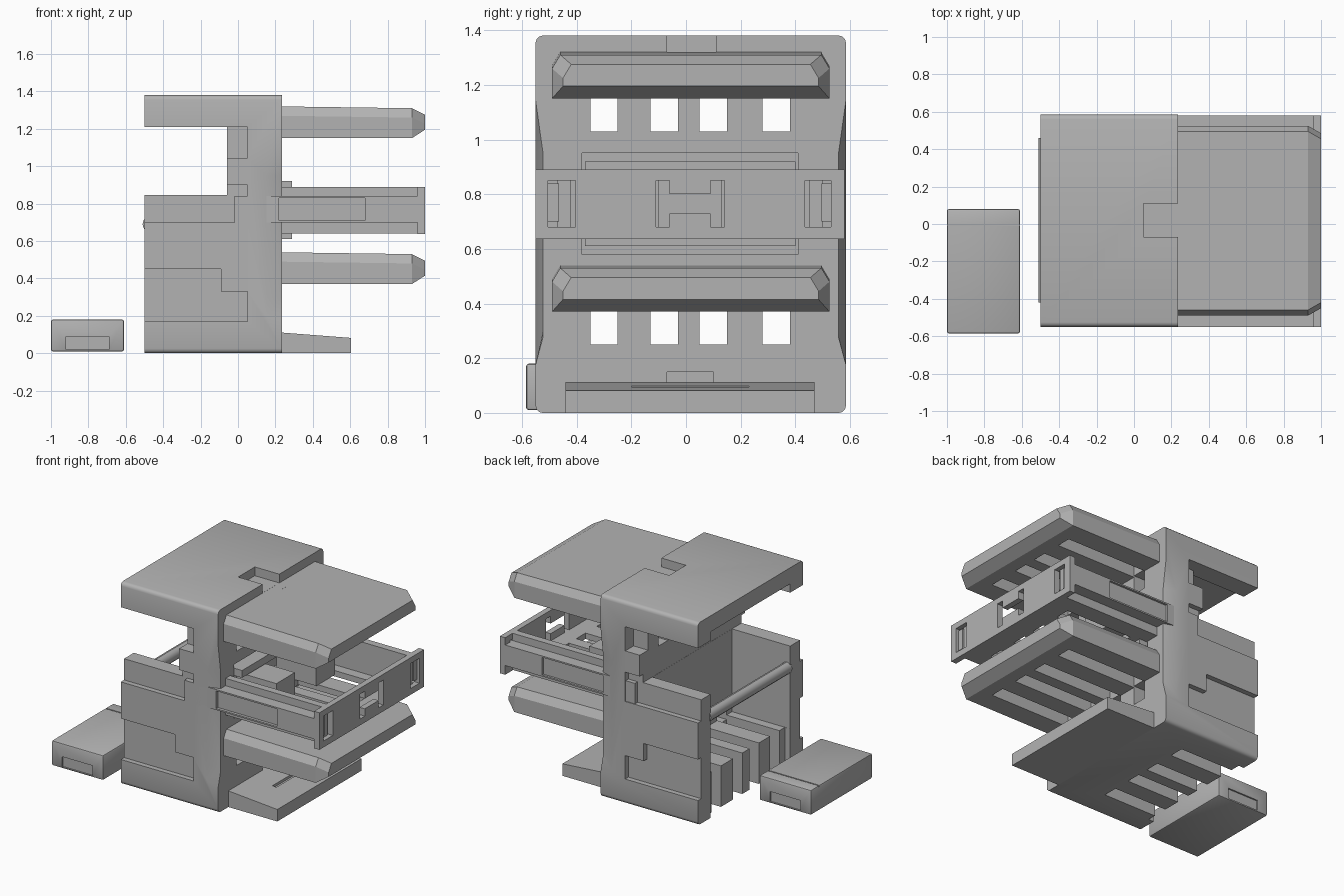
import bpy, bmesh, math

old = bpy.data.objects.get("Cube")
if old:
    bpy.data.objects.remove(old, do_unlink=True)

grey = bpy.data.materials.new("matte grey")
grey.use_nodes = True
grey.diffuse_color = (0.45, 0.45, 0.45, 1)
grey.node_tree.nodes["Principled BSDF"].inputs["Base Color"].default_value = (0.45, 0.45, 0.45, 1)


def add_box(bm, x0, x1, y0, y1, z0, z1):
    geom = bmesh.ops.create_cube(bm, size=1)["verts"]
    for v in geom:
        v.co = (x1 if v.co.x > 0 else x0, y1 if v.co.y > 0 else y0, z1 if v.co.z > 0 else z0)
    return geom


def add_loft(bm, sections):
    """Skin matching closed rings of points and cap both ends."""
    rings = [[bm.verts.new(p) for p in s] for s in sections]
    n = len(rings[0])
    for a, b in zip(rings, rings[1:]):
        for i in range(n):
            bm.faces.new((a[i], a[(i + 1) % n], b[(i + 1) % n], b[i]))
    bm.faces.new(rings[0])
    bm.faces.new(rings[-1])


def finish(name, bm):
    bmesh.ops.recalc_face_normals(bm, faces=bm.faces[:])
    me = bpy.data.meshes.new(name)
    bm.to_mesh(me)
    bm.free()
    me.materials.append(grey)
    ob = bpy.data.objects.new(name, me)
    bpy.context.collection.objects.link(ob)
    return ob


def boxes(name, specs):
    bm = bmesh.new()
    for s in specs:
        add_box(bm, *s)
    return finish(name, bm)


def cut(ob, cutter):
    cutter.hide_render = True
    mod = ob.modifiers.new("cut", "BOOLEAN")
    mod.operation, mod.solver, mod.use_self = "DIFFERENCE", "EXACT", True
    mod.object = cutter
    bpy.context.view_layer.objects.active = ob
    bpy.ops.object.modifier_apply(modifier=mod.name)
    bpy.data.objects.remove(cutter, do_unlink=True)


LO, HI = -0.55, 0.585            # outer sides of the body
SLOTS = [(-0.35, -0.25), (-0.13, -0.03), (0.05, 0.15), (0.28, 0.38)]


def sides(depth):
    """Cutting bands that bite into both outer sides."""
    return [(LO - 0.1, LO + depth), (HI - depth, HI + 0.1)]


# Body: block with long edges eased
bm = bmesh.new()
add_box(bm, -0.5, 0.235, LO, HI, 0.0, 1.38)
long_edges = [e for e in bm.edges if abs(e.verts[0].co.x - e.verts[1].co.x) > 0.1]
bmesh.ops.bevel(bm, geom=long_edges, offset=0.025, segments=3, affect="EDGES", profile=0.5)
body = finish("body", bm)

# Open bay, inner cavity and room in front of the floor fingers
cut(body, boxes("bay_cutter", [(-0.6, -0.06, -0.8, 0.8, 0.845, 1.21)]))
cut(body, boxes("cavity_cutter", [(-0.6, -0.061, -0.41, 0.45, 0.28, 1.27)]))
cut(body, boxes("finger_gap_cutter", [(-0.6, -0.46, -0.409, 0.449, -0.1, 0.3)]))

# Slots between floor fingers, windows through the wall
cut(body, boxes("slot_cutter", [(-0.6, -0.062, a, b, -0.1, 0.31) for a, b in SLOTS]))
cut(body, boxes("window_cutter", [(-0.2, 0.3, a, b, z, z + 0.13)
                                  for a, b in SLOTS for z in (0.25, 1.03)]))

# Drawer pocket and key notches
cut(body, boxes("pocket_cutter", [(0.1, 0.3, -0.38, 0.41, 0.58, 0.95),
                                  (0.05, 0.3, -0.07, 0.11, 1.32, 1.5),
                                  (0.12, 0.3, -0.07, 0.1, 0.1, 0.15)]))

# Stepped recesses on both outer sides
cut(body, boxes("side_cutter", [(x0, x1, a, b, z0, z1) for a, b in sides(0.035)
                                for x0, x1, z0, z1 in [(-0.6, 0.05, 0.7, 0.9),
                                                       (-0.6, -0.09, 0.17, 0.45),
                                                       (-0.1, 0.05, 0.17, 0.33)]]))
cut(body, boxes("notch_cutter", [(-0.1, 0.05, a, b, 1.045, 1.21) for a, b in sides(0.09)]))

# Pinched column corners
bm = bmesh.new()
for edge, s in ((LO, 1), (HI, -1)):
    add_loft(bm, [[(0.12, edge - s * 0.01, z), (0.26, edge + s * d, z), (0.26, edge - s * 0.05, z)]
                  for z, d in ((0.17, 0.0), (0.3, 0.035), (0.95, 0.035), (1.2, 0.0))])
cut(body, finish("pinch_cutter", bm))

# Cross rod
bm = bmesh.new()
add_loft(bm, [[(-0.475 + 0.035 * math.cos(t), y, 0.69 + 0.04 * math.sin(t))
               for t in [i * math.tau / 12 for i in range(12)]] for y in (-0.42, 0.46)])
rod = finish("cross_rod", bm)


# Upper and lower shelves with tapered tips and grooves below
def shelf(name, z0):
    def section(x, inset, bottom, top):
        a, b = -0.49 + inset, 0.525 - inset
        return [(x, a, z0 + bottom), (x, b, z0 + bottom), (x, b, z0 + top - 0.05),
                (x, b - 0.03, z0 + top), (x, a + 0.03, z0 + top), (x, a, z0 + top - 0.05)]
    bm = bmesh.new()
    add_loft(bm, [section(0.2, 0, 0, 0.17), section(0.93, 0, 0, 0.16), section(1.0, 0.04, 0.045, 0.125)])
    ob = finish(name, bm)
    cut(ob, boxes("groove_cutter", [(0.18, 0.84, a, b, z0 - 0.1, z0 + 0.09) for a, b in SLOTS]))
    return ob


shelf("upper_shelf", 1.15)
shelf("lower_shelf", 0.37)
boxes("upper_tongue", [(0.1, 0.3, -0.065, 0.105, 1.25, 1.319)])

# Bottom ramp with a shallow slit
bm = bmesh.new()
add_loft(bm, [[(0.2, y, 0.0), (0.605, y, 0.0), (0.605, y, 0.082), (0.2, y, 0.113)] for y in (-0.44, 0.47)])
ramp = finish("bottom_ramp", bm)
cut(ramp, boxes("slit_cutter", [(0.4, 0.43, -0.2, 0.23, 0.08, 0.2)]))

# Drawer frame: inner walls, outer rails, slotted floor, collar
boxes("drawer_walls", [(0.12, 0.97, a, b, 0.64, 0.89) for a, b in ((-0.47, -0.42), (0.45, 0.5))])
rails = boxes("drawer_rails", [(-0.02, 0.98, a, b, 0.7, 0.84) for a, b in ((-0.55, -0.465), (0.495, 0.58))])
cut(rails, boxes("label_cutter", [(0.22, 0.68, a, b, 0.71, 0.83) for a, b in sides(0.02)]))
floor = boxes("drawer_floor", [(0.12, 0.97, -0.43, 0.46, 0.64, 0.68)])
cut(floor, boxes("floor_cutter", [(0.35, 0.85, a, b, 0.6, 0.75) for a, b in SLOTS]))
boxes("drawer_collar", [(0.15, 0.29, -0.37, 0.4, z, z + 0.05) for z in (0.61, 0.87)])
boxes("drawer_inner_block", [(0.2, 0.5, -0.3, -0.1, 0.68, 0.86), (0.2, 0.5, 0.13, 0.33, 0.68, 0.86)])

# Drawer face with two windows and a handle opening
face = boxes("drawer_face", [(0.96, 1.0, LO, 0.58, 0.637, 0.89)])
cut(face, boxes("face_window_cutter", [(0.9, 1.1, -0.505, -0.405, 0.68, 0.85), (0.9, 1.1, 0.435, 0.53, 0.68, 0.85)]))
cut(face, boxes("handle_cutter", [(0.9, 1.1, -0.11, -0.06, 0.68, 0.85), (0.9, 1.1, 0.09, 0.14, 0.68, 0.85),
                                  (0.9, 1.1, -0.07, 0.1, 0.73, 0.8)]))

# Separate box with a cap seam and end recesses
bm = bmesh.new()
add_box(bm, -1.0, -0.61, -0.585, 0.08, 0.01, 0.18)
bmesh.ops.bevel(bm, geom=bm.edges[:], offset=0.01, segments=2, affect="EDGES", profile=0.5)
case = finish("loose_box", bm)
cut(case, boxes("case_cutter", [(-1.1, -0.5, -0.012, -0.004, 0.172, 0.2),
                                (-0.92, -0.69, -0.65, -0.575, 0.02, 0.09),
                                (-0.92, -0.69, 0.07, 0.15, 0.02, 0.09)]))

# Smooth only the eased edges
for ob in (body, rod, case):
    bpy.ops.object.select_all(action="DESELECT")
    ob.select_set(True)
    bpy.context.view_layer.objects.active = ob
    bpy.ops.object.shade_smooth_by_angle(angle=math.radians(32))
